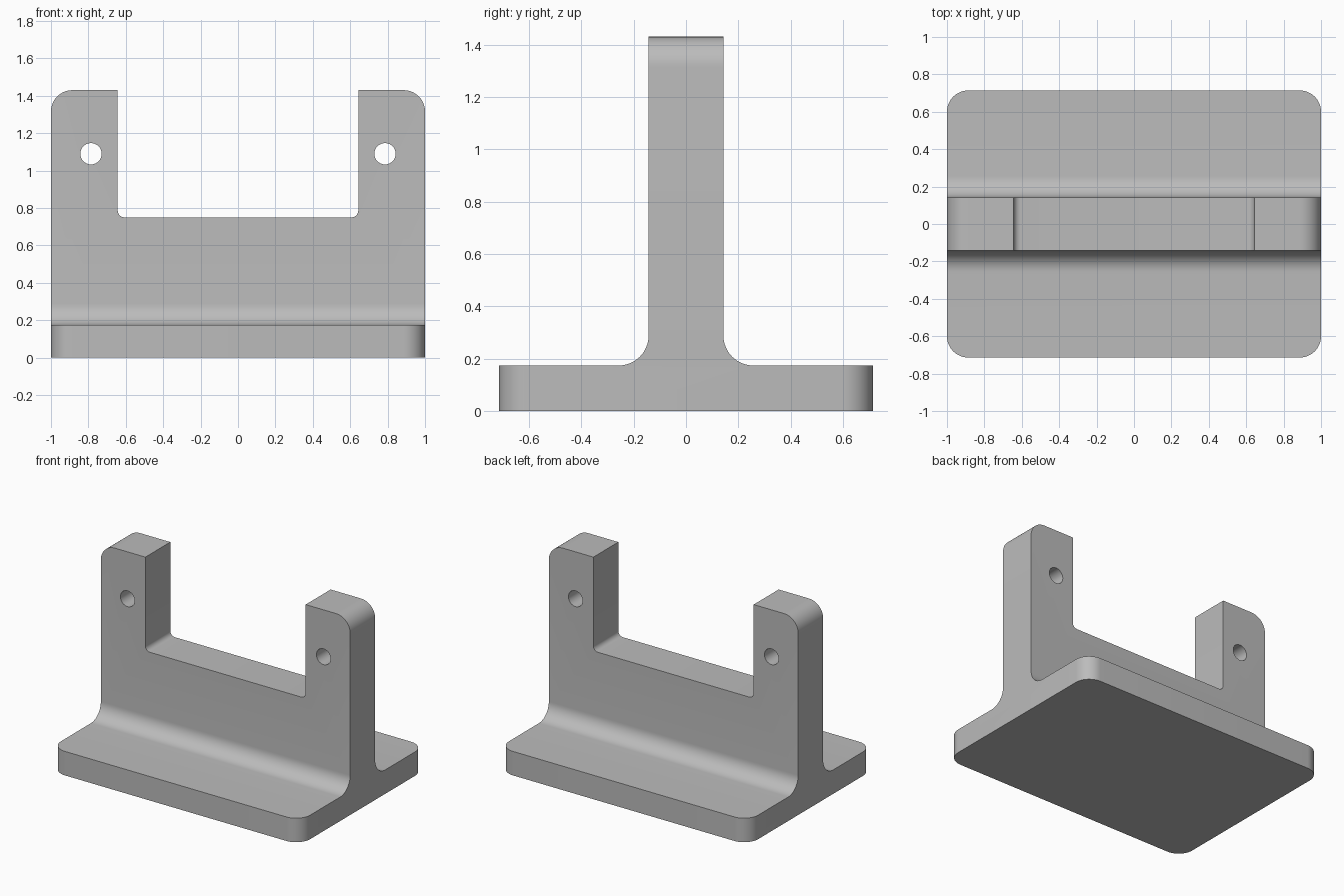
import bpy, bmesh, math
from mathutils import Matrix

cube = bpy.data.objects.get("Cube")
if cube:
    bpy.data.objects.remove(cube, do_unlink=True)

HALF_Y, WEB_Y = 0.714, 0.143        # half depths of plate and upright
PLATE_Z, TOP_Z = 0.174, 1.43
NOTCH_X, NOTCH_Z = 0.643, 0.75
HOLE_X, HOLE_Z, HOLE_R = 0.786, 1.09, 0.057
ROUND = 0.114

grey = bpy.data.materials.new("light grey")
grey.use_nodes = True
colour = (0.5, 0.5, 0.5, 1)
grey.diffuse_color = colour
grey.node_tree.nodes["Principled BSDF"].inputs["Base Color"].default_value = colour


def make_object(name, bm):
    bmesh.ops.recalc_face_normals(bm, faces=bm.faces)
    mesh = bpy.data.meshes.new(name)
    bm.to_mesh(mesh)
    bm.free()
    mesh.materials.append(grey)
    obj = bpy.data.objects.new(name, mesh)
    bpy.context.collection.objects.link(obj)
    return obj


def round_edges(bm, test, radius, segments):
    edges = [e for e in bm.edges
             if test(e.verts[0].co, e.verts[1].co)]
    bmesh.ops.bevel(bm, geom=edges, offset=radius, offset_type='OFFSET',
                    segments=segments, profile=0.5, affect='EDGES')


def near(a, b):
    return abs(a - b) < 1e-4


# Bracket body: T-shaped section swept across the width
half = [(HALF_Y, 0), (HALF_Y, PLATE_Z), (WEB_Y, PLATE_Z), (WEB_Y, TOP_Z)]
section = half + [(-y, z) for y, z in reversed(half)]
bm = bmesh.new()
face = bm.faces.new([bm.verts.new((-1, y, z)) for y, z in section])
swept = bmesh.ops.extrude_face_region(bm, geom=[face])["geom"]
bmesh.ops.translate(bm, vec=(2, 0, 0),
                    verts=[v for v in swept if isinstance(v, bmesh.types.BMVert)])


def plate_corner(a, b):
    return near(a.x, b.x) and near(a.y, b.y) and near(abs(a.y), HALF_Y)


def upright_corner(a, b):
    return near(a.x, b.x) and near(a.z, TOP_Z) and near(b.z, TOP_Z)


def inner_fillet(a, b):
    return (not near(a.x, b.x) and near(a.z, PLATE_Z) and near(b.z, PLATE_Z)
            and near(abs(a.y), WEB_Y))


for test in (plate_corner, upright_corner, inner_fillet):
    round_edges(bm, test, ROUND, 12)
body = make_object("bracket_body", bm)

# Notch cutter with rounded lower corners
bm = bmesh.new()
bmesh.ops.create_cube(bm, size=1)
bmesh.ops.scale(bm, vec=(2 * NOTCH_X, 1, 1), verts=bm.verts)
bmesh.ops.translate(bm, vec=(0, 0, NOTCH_Z + 0.5), verts=bm.verts)
round_edges(bm, lambda a, b: near(a.x, b.x) and near(a.z, NOTCH_Z)
            and near(b.z, NOTCH_Z), 0.036, 8)
cutters = [make_object("notch_cutter", bm)]

# Pin hole cutters
for side, x in (("left", HOLE_X), ("right", -HOLE_X)):
    bm = bmesh.new()
    bmesh.ops.create_cone(
        bm, cap_ends=True, segments=48, radius1=HOLE_R, radius2=HOLE_R, depth=1,
        matrix=Matrix.Translation((x, 0, HOLE_Z)) @ Matrix.Rotation(math.pi / 2, 4, 'X'))
    cutters.append(make_object(side + "_hole_cutter", bm))

for cutter in cutters:
    cut = body.modifiers.new(cutter.name, 'BOOLEAN')
    cut.operation = 'DIFFERENCE'
    cut.solver = 'EXACT'
    cut.object = cutter

# Apply the cuts, then remove the cutters
bpy.ops.object.select_all(action='DESELECT')
body.select_set(True)
bpy.context.view_layer.objects.active = body
for cutter in cutters:
    bpy.ops.object.modifier_apply(modifier=cutter.name)
    bpy.data.objects.remove(cutter, do_unlink=True)
bpy.ops.object.shade_smooth_by_angle(angle=math.radians(30))
